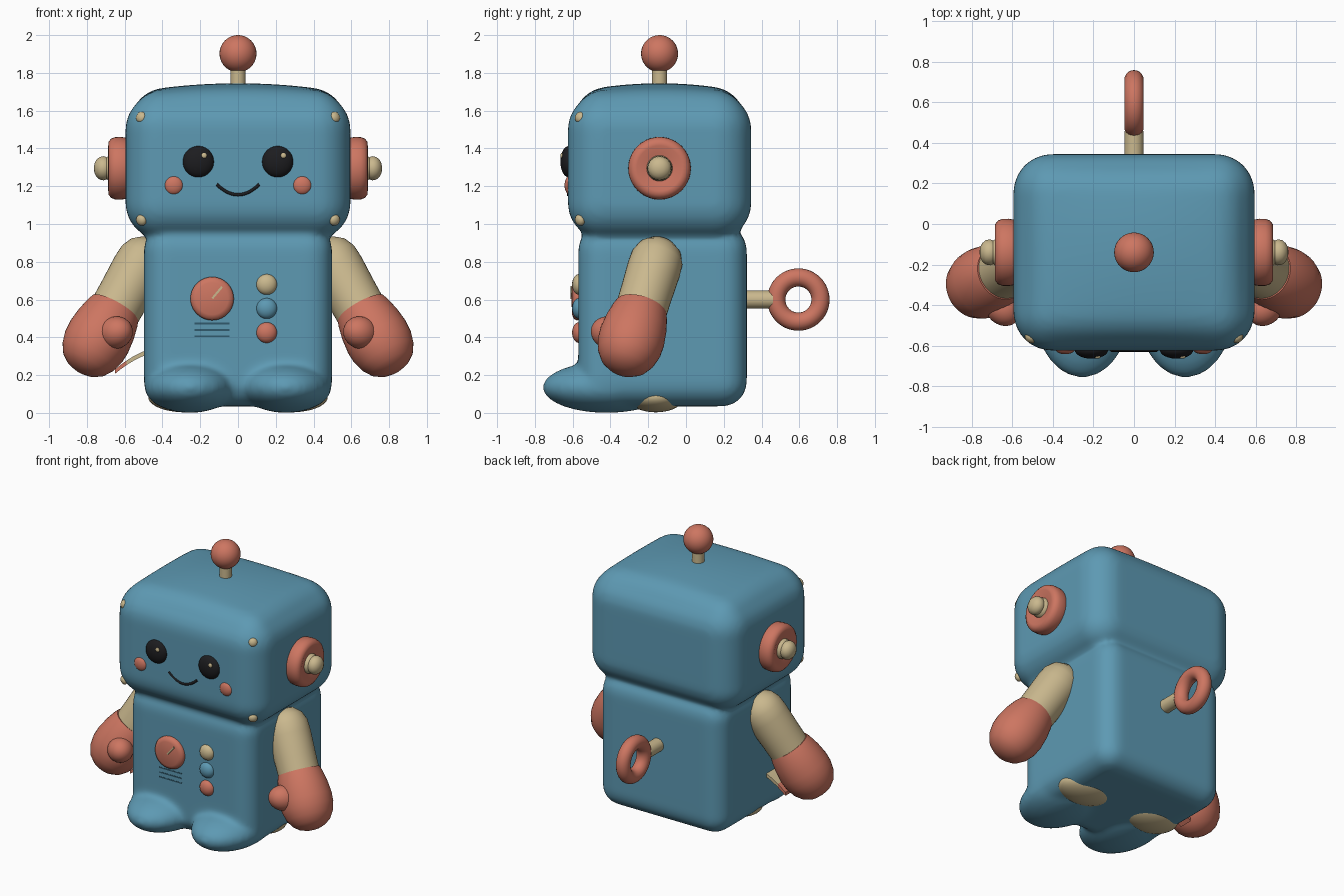
import bpy, bmesh, math
from mathutils import Vector, Matrix

if "Cube" in bpy.data.objects:
    bpy.data.objects.remove(bpy.data.objects["Cube"], do_unlink=True)


def material(name, r, g, b):
    m = bpy.data.materials.new(name)
    m.use_nodes = True
    m.diffuse_color = (r, g, b, 1)
    m.node_tree.nodes["Principled BSDF"].inputs["Base Color"].default_value = (r, g, b, 1)
    return m


BLUE = material("soft_blue", 0.11, 0.32, 0.45)
SLOT = material("slot_blue", 0.03, 0.1, 0.15)
CORAL = material("coral", 0.61, 0.18, 0.12)
CREAM = material("cream", 0.59, 0.48, 0.27)
BLACK = material("eye_black", 0.012, 0.012, 0.014)


def add(name, bm, *mats, angle=40):
    bmesh.ops.recalc_face_normals(bm, faces=bm.faces)
    me = bpy.data.meshes.new(name)
    bm.to_mesh(me)
    bm.free()
    for m in mats:
        me.materials.append(m)
    ob = bpy.data.objects.new(name, me)
    bpy.context.collection.objects.link(ob)
    bpy.ops.object.select_all(action="DESELECT")
    ob.select_set(True)
    bpy.context.view_layer.objects.active = ob
    bpy.ops.object.shade_smooth_by_angle(angle=math.radians(angle))
    return ob


def ellipsoid(name, centre, radii, mat, axis=(0, 0, 1)):
    bm = bmesh.new()
    turn = Vector((0, 0, 1)).rotation_difference(Vector(axis)).to_matrix().to_4x4()
    mx = Matrix.Translation(centre) @ turn @ Matrix.Diagonal((*radii, 1))
    bmesh.ops.create_uvsphere(bm, u_segments=32, v_segments=20, radius=1, matrix=mx)
    return add(name, bm, mat)


def lathe(name, profile, origin, axis, mat, steps=40):
    """Turn (radius, distance) points around an axis from the origin."""
    bm = bmesh.new()
    vs = [bm.verts.new((r, 0, t)) for r, t in profile]
    es = [bm.edges.new(p) for p in zip(vs, vs[1:])]
    bmesh.ops.spin(bm, geom=vs + es, cent=(0, 0, 0), axis=(0, 0, 1),
                   angle=math.tau, steps=steps, use_merge=True)
    bmesh.ops.remove_doubles(bm, verts=bm.verts, dist=0.0002)
    turn = Vector((0, 0, 1)).rotation_difference(Vector(axis)).to_matrix().to_4x4()
    bm.transform(Matrix.Translation(origin) @ turn)
    return add(name, bm, mat)


def box(name, centre, size, mat, tilt=0):
    bm = bmesh.new()
    mx = Matrix.Translation(centre) @ Matrix.Rotation(tilt, 4, "Y") @ Matrix.Diagonal((*size, 1))
    bmesh.ops.create_cube(bm, size=1, matrix=mx)
    return add(name, bm, mat)


def rounded_box(bm, low, high, r, bulge=0):
    """Add a box with rounded edges and an optionally domed top."""
    low, high = Vector(low), Vector(high)
    mid, half = (low + high) / 2, (high - low) / 2
    cube = bmesh.new()
    bmesh.ops.create_cube(cube, size=2)
    bmesh.ops.subdivide_edges(cube, edges=cube.edges, cuts=31, use_grid_fill=True)
    for v in cube.verts:
        n = v.co.copy()
        p = Vector([a * b for a, b in zip(n, half)])
        core = Vector([max(r - h, min(h - r, a)) for a, h in zip(p, half)])
        p = core + (p - core).normalized() * r
        p.z += bulge * max(0, n.z) * (1 - n.x ** 2) * (1 - n.y ** 2)
        v.co = mid + p
    me = bpy.data.meshes.new("temporary")
    cube.to_mesh(me)
    cube.free()
    bm.from_mesh(me)
    bpy.data.meshes.remove(me)


# Head, torso and feet, blended into one soft shell
shell = bmesh.new()
rounded_box(shell, (-0.595, -0.625, 0.92), (0.595, 0.345, 1.69), 0.19, 0.055)
rounded_box(shell, (-0.498, -0.57, 0.035), (0.498, 0.322, 0.99), 0.13)
for s in (-1, 1):
    mx = Matrix.Translation((s * 0.255, -0.42, 0.135)) @ Matrix.Diagonal((0.24, 0.34, 0.135, 1))
    bmesh.ops.create_uvsphere(shell, u_segments=40, v_segments=24, radius=1, matrix=mx)
body = add("head_and_body", shell, BLUE)
remesh = body.modifiers.new("blend", "REMESH")
remesh.mode = "VOXEL"
remesh.voxel_size = 0.018
remesh.use_smooth_shade = True
smooth = body.modifiers.new("soften", "SMOOTH")
smooth.factor = 0.5
smooth.iterations = 10

# Antenna
lathe("antenna_stem", [(0, 0), (0.04, 0), (0.04, 0.17), (0, 0.17)], (0, -0.14, 1.68), (0, 0, 1), CREAM)
ellipsoid("antenna_ball", (0, -0.14, 1.902), (0.098,) * 3, CORAL)

ear = [(0, 0), (0.15, 0), (0.162, 0.035), (0.166, 0.06), (0.165, 0.09), (0.157, 0.112),
       (0.14, 0.125), (0.12, 0.127), (0.08, 0.112), (0, 0.11)]
knob = [(0.07, 0.1), (0.066, 0.125), (0.058, 0.135), (0.064, 0.15), (0.06, 0.172),
        (0.045, 0.19), (0.024, 0.2), (0, 0.203)]
arm = [(0, -0.135), (0.07, -0.115), (0.115, -0.075), (0.138, -0.02), (0.142, 0.05),
       (0.138, 0.2), (0.136, 0.36), (0, 0.36)]
hand = [(0, -0.2), (0.139, -0.2), (0.15, -0.17), (0.166, -0.1), (0.175, -0.02), (0.172, 0.04),
        (0.155, 0.1), (0.125, 0.148), (0.085, 0.178), (0.04, 0.193), (0, 0.197)]

for s, side in ((1, "left"), (-1, "right")):
    # Ears
    lathe(side + "_ear", ear, (s * 0.56, -0.14, 1.295), (s, 0, 0), CORAL)
    lathe(side + "_ear_knob", knob, (s * 0.56, -0.14, 1.295), (s, 0, 0), CREAM)
    # Face
    ellipsoid(side + "_eye", (s * 0.21, -0.62, 1.33), (0.083, 0.045, 0.083), BLACK)
    ellipsoid(side + "_eye_glint", (s * 0.21 + 0.03, -0.657, 1.362), (0.015, 0.008, 0.015), CREAM)
    ellipsoid(side + "_cheek", (s * 0.34, -0.615, 1.205), (0.05, 0.028, 0.05), CORAL)
    for z, level in ((1.565, "upper"), (1.02, "lower")):
        ellipsoid(f"{side}_{level}_rivet", (s * 0.512, -0.562, z), (0.03, 0.03, 0.022), CREAM,
                  axis=(s * 0.6, -0.75, 0.3 if z > 1.3 else -0.3))
    # Arms
    axis = Vector((s * 0.245, -0.135, -0.435)).normalized()
    lathe(side + "_arm", arm, (s * 0.505, -0.158, 0.8), axis, CREAM)
    lathe(side + "_hand", hand, (s * 0.745, -0.29, 0.385), axis, CORAL)
    ellipsoid(side + "_thumb", (s * 0.648, -0.41, 0.425), (0.085, 0.085, 0.1), CORAL,
              axis=(s * -0.5, -0.6, 0.2))
    # Soles
    ellipsoid(side + "_sole", (s * 0.28, -0.16, 0.083), (0.195, 0.15, 0.08), CREAM)

# Smile
curve = bpy.data.curves.new("mouth", "CURVE")
curve.dimensions = "3D"
curve.bevel_depth = 0.009
curve.use_fill_caps = True
line = curve.splines.new("POLY")
line.points.add(16)
for i, p in enumerate(line.points):
    k = i / 8 - 1
    p.co = (0.113 * k, -0.622, 1.155 + 0.055 * k * k, 1)
curve.materials.append(BLACK)
bpy.context.collection.objects.link(bpy.data.objects.new("mouth", curve))

# Chest dial, buttons and slots
lathe("dial", [(0, 0), (0.113, 0), (0.115, 0.03), (0.106, 0.045), (0.085, 0.053), (0, 0.057)],
      (-0.137, -0.55, 0.605), (0, -1, 0), CORAL)
box("dial_needle", (-0.11, -0.607, 0.637), (0.08, 0.008, 0.011), CREAM, tilt=math.radians(-50))
for z, mat, label in ((0.68, CREAM, "top"), (0.553, BLUE, "middle"), (0.425, CORAL, "bottom")):
    ellipsoid(label + "_button", (0.152, -0.565, z), (0.055, 0.038, 0.055), mat)
for i in range(3):
    box(f"chest_slot_{i + 1}", (-0.137, -0.567, 0.473 - 0.034 * i), (0.185, 0.009, 0.009), SLOT)

# Wind-up key
lathe("key_stem", [(0, 0), (0.047, 0), (0.047, 0.17), (0, 0.17)], (0, 0.29, 0.6), (0, 1, 0), CREAM)
ring = [(0.117 + 0.048 * math.cos(a), 0.048 * math.sin(a))
        for a in [math.tau * i / 20 for i in range(21)]]
lathe("key_ring", ring, (0, 0.595, 0.6), (1, 0, 0), CORAL, steps=48)

# Small ribbon tab on the right side, with a coloured tip
bm = bmesh.new()
rows = []
for i in range(7):
    k = i / 6
    x, z = -0.47 - 0.18 * k, 0.325 - 0.06 * k - 0.045 * k * k
    rows.append([bm.verts.new((x, y, z + h)) for y, h in
                 ((-0.3, 0.012), (-0.2, 0.012), (-0.2, -0.012), (-0.3, -0.012))])
for i, (a, b) in enumerate(zip(rows, rows[1:])):
    for j in range(4):
        f = bm.faces.new((a[j], a[j - 1], b[j - 1], b[j]))
        f.material_index = int(i > 3)
bm.faces.new(rows[0])
bm.faces.new(rows[-1]).material_index = 1
add("side_tab", bm, CREAM, CORAL)
